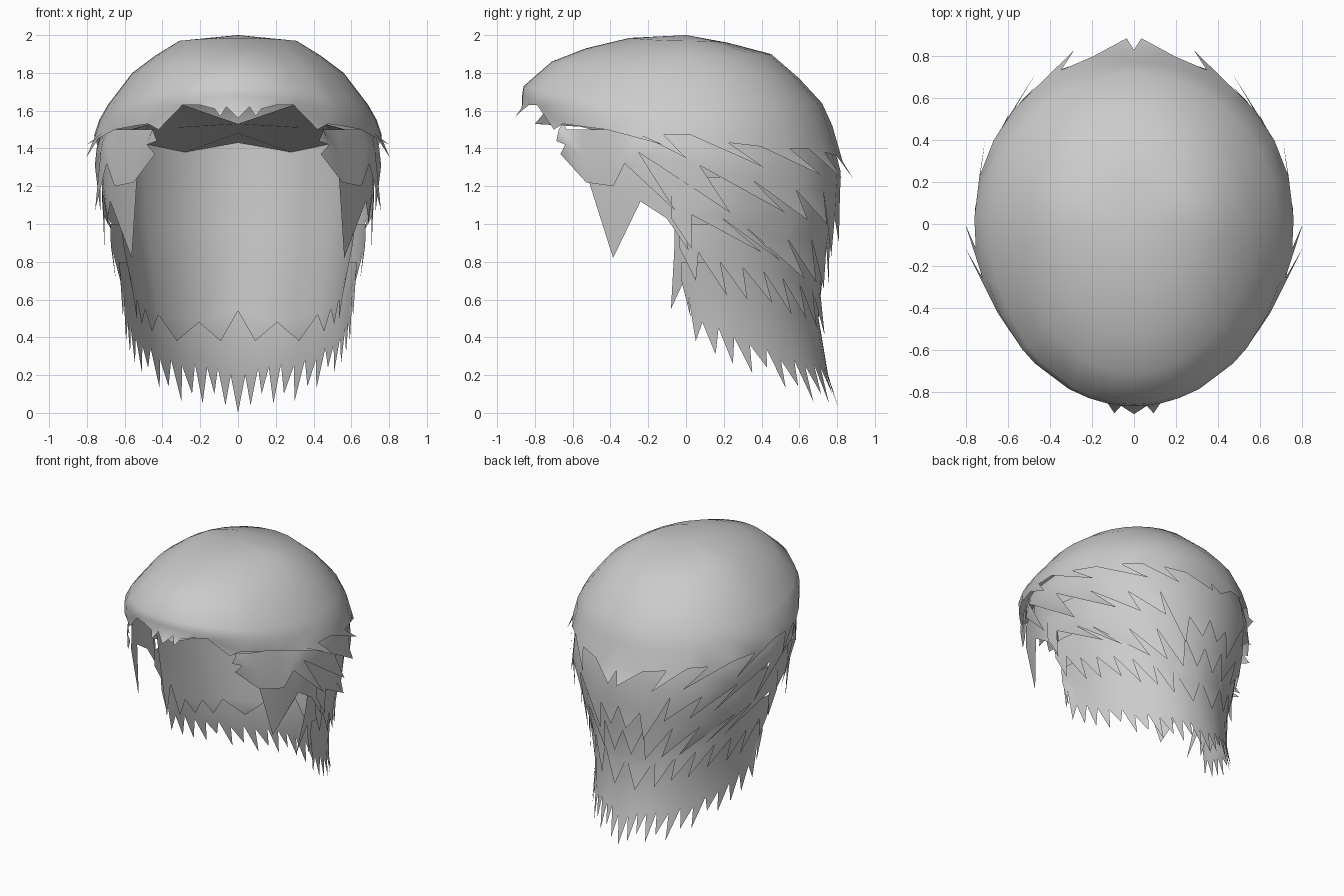
import bpy, math

hair = bpy.data.materials.new("hair_grey")
hair.diffuse_color = (0.6, 0.6, 0.6, 1)

# Head hull: height -> half width, front depth, back depth
HULL = [(0.0, .53, .60, .80), (.4, .585, .65, .72), (.65, .615, .70, .72),
        (.95, .70, .75, .79), (1.2, .755, .77, .845), (1.45, .768, .83, .815),
        (1.6, .72, .87, .745), (1.75, .60, .87, .62)]


def ellipse(a, w, f, b):
    # a = degrees from the front (-y) round the +x side to the back
    c, s = math.cos(math.radians(a)), abs(math.sin(math.radians(a)))
    return (w * s if a < 180 else 0), -c * (f if c > 0 else b)


def hull(a, z, scale=1.0):
    for lo, hi in zip(HULL, HULL[1:]):
        if z <= hi[0]:
            break
    t = (z - lo[0]) / (hi[0] - lo[0])
    w, f, b = (lo[i] + (hi[i] - lo[i]) * t for i in (1, 2, 3))
    x, y = ellipse(a, w * scale, f * scale, b * scale)
    return x, y, z


def make(name, verts, faces):
    me = bpy.data.meshes.new(name)
    me.from_pydata(verts, [], faces)
    me.materials.append(hair)
    ob = bpy.data.objects.new(name, me)
    bpy.context.collection.objects.link(ob)
    for p in me.polygons:
        p.use_smooth = True
    m = ob.modifiers.new("mirror", 'MIRROR')
    m.use_clip = True
    m.merge_threshold = 0.002
    return ob


def bridge(rows):
    # rows run from top to bottom
    n = len(rows[0])
    faces = [((r + 1) * n + i, (r + 1) * n + i + 1, r * n + i + 1, r * n + i)
             for r in range(len(rows) - 1) for i in range(n - 1)]
    return [v for r in rows for v in r], faces


def add_teeth(verts, faces, n, tips, scale):
    # one pointed strand below each pair of neighbouring notches
    base = len(verts) - n
    for i, tip in enumerate(tips):
        if tip:
            s = scale if tip[0] > 60 or tip[0] < 20 else 1.0
            verts.append(hull(*tip, s))
            faces.append((base + i, len(verts) - 1, base + i + 1))


def layer(name, top, points, s_top, s_low, s_tip):
    # jagged sheet; points alternate notch, tip (or None), notch ...
    notches, tips = points[::2], points[1::2]
    rows = [[hull(a, max(top, z + .03), s_top) for a, z in notches],
            [hull(a, (max(top, z + .03) + z) / 2, (s_top + s_low) / 2) for a, z in notches],
            [hull(a, z, s_low) for a, z in notches]]
    verts, faces = bridge(rows)
    add_teeth(verts, faces, len(notches), tips, s_tip)
    return make(name, verts, faces)


# Crown with ragged rim; each ring gives (radius, z) at front, side, back
RINGS = [((.30, 1.985), (.31, 1.97), (.22, 1.96)),
         ((.53, 1.93), (.44, 1.89), (.45, 1.9)),
         ((.71, 1.86), (.56, 1.80), (.60, 1.77)),
         ((.86, 1.73), (.69, 1.63), (.72, 1.64)),
         ((.868, 1.68), (.735, 1.55), (.775, 1.52))]
rim = [(0, 1.61), (0, 1.56), (5, 1.62), (7, 1.57), (10, 1.61), None, (17, 1.63), None,
       (25, 1.63), (34, 1.5), (40, 1.53), None, (47, 1.52), None, (60, 1.5), (82, 1.42),
       (72, 1.48), (90, 1.35), (82, 1.47), None, (92, 1.47), (118, 1.3), (106, 1.43), None,
       (119, 1.41), (144, 1.26), (132, 1.40), None, (142, 1.4), (159, 1.24),
       (153, 1.38), None, (165, 1.36), (177.5, 1.24), (180, 1.33)]
notches, tips = rim[::2], rim[1::2]
rows = [[(0, 0, 2)] * len(notches)]
for fr, si, ba in RINGS:
    row = []
    for a, _ in notches:
        c = math.cos(math.radians(a))
        end = fr if c > 0 else ba
        row.append((*ellipse(a, si[0], fr[0], ba[0]), si[1] + (end[1] - si[1]) * c * c))
    rows.append(row)
rows.append([hull(a, z, 1.0) for a, z in notches])
verts, faces = bridge(rows)
n = len(notches)
faces = [f if min(f) >= n else (f[0], f[1], 0) for f in faces]
add_teeth(verts, faces, n, tips, 1.055)
used = {v: i for i, v in enumerate(sorted({v for f in faces for v in f}))}
make("crown", [verts[v] for v in used], [tuple(used[v] for v in f) for f in faces])

# Side and back layers, from upper to lower
layer("upper_layer", 1.5,
      [(37, 1.5), (34, 1.44), (39, 1.42), (35, 1.37), (47, 1.22), None, (60, 1.2), None,
       (66, 1.32), (86, 1.07), (72, 1.38), (106, 1.06), (95, 1.31), (128, 1.06),
       (115, 1.23), (140, 1.02), (134, 1.18), (153, 1.0), (150, 1.18), (165, .83),
       (167, 1.03), (175, .9), (180, 1.05)], .96, 1.0, 1.045)
layer("sideburn", 1.4,
      [(47, 1.22), (58, .82), (71, 1.12), None, (82, 1.03), (91, .86), (89, 1.0)],
      .94, .97, 1.02)
layer("middle_layer", 1.25,
      [(84, 1.03), (92, .87), (92, 1.05), (120, .85), (104, 1.03), (130, .8),
       (114, .98), (145, .71), (134, .92), (155, .69), (149, .92), (165, .66),
       (166, .88), (174, .68), (180, .85)], .95, .99, 1.045)
layer("lower_layer", 1.0,
      [(87, .88), (94, .7), (95, .85), (107, .62), (104, .8), (116, .6),
       (114, .77), (128, .58), (124, .75), (139, .52), (135, .71), (149, .5),
       (147, .68), (159, .45), (160, .65), (172, .41), (180, .62)], .95, .99, 1.03)
inner = layer("inner_wall", 1.43,
              [(85, .88), (83, .55), (91, .75), (96, .5), (101, .6), (108, .47),
               (114, .55), (121, .43), (128, .52), (142, .38), (157, .48),
               (170, .38), (180, .54)], .89, .95, .96)
inner.scale.x = .94
layer("nape_fringe", .8,
      [(88, .7), (92, .5), (91, .62), (94, .38), (97, .48), (102, .31), (104, .45),
       (109, .26), (111, .4), (117, .21), (118, .36), (124, .24), (126, .34),
       (132, .13), (133, .28), (139, .14), (141, .28), (147, .06), (148, .25),
       (154, .1), (156, .26), (160, .05), (163, .24), (167, .1), (169, .24),
       (173, .04), (176, .2), (180, 0), (180, .2)], .96, .99, 1.02)

# Scalp underside closing the crown
make("scalp", *bridge([
    [(0, .70, 1.43), (.28, .64, 1.38), (.47, .48, 1.42), (.62, .3, 1.45)],
    [(0, 0, 1.48), (.32, 0, 1.51), (.52, 0, 1.47), (.68, 0, 1.47)],
    [(0, -.80, 1.53), (.35, -.70, 1.65), (.46, -.62, 1.53), (.55, -.5, 1.5)]]))
